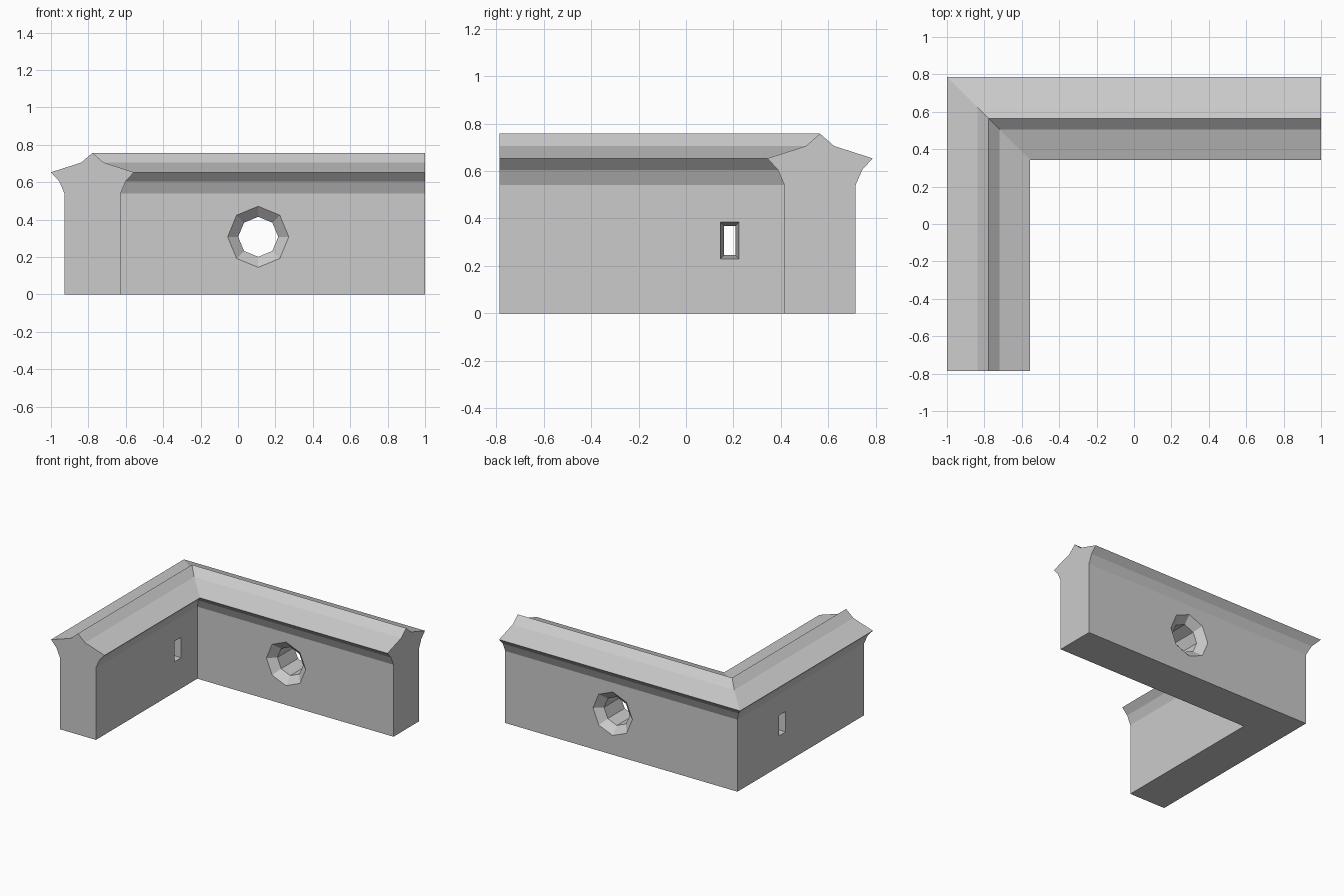
import bpy, bmesh
from math import cos, sin, pi

if "Cube" in bpy.data.objects:
    bpy.data.objects.remove(bpy.data.objects["Cube"])

CX, CY, END = -0.778, 0.565, -0.787   # wall centrelines and front end


def loft(name, rings):
    """Closed solid through a list of equal-length point rings."""
    bm = bmesh.new()
    rows = [[bm.verts.new(p) for p in ring] for ring in rings]
    n = len(rows[0])
    for a, b in zip(rows, rows[1:]):
        for i in range(n):
            j = (i + 1) % n
            bm.faces.new((a[i], a[j], b[j], b[i]))
    bm.faces.new(rows[0])
    bm.faces.new(rows[-1])
    bmesh.ops.recalc_face_normals(bm, faces=bm.faces)
    mesh = bpy.data.meshes.new(name)
    bm.to_mesh(mesh)
    bm.free()
    obj = bpy.data.objects.new(name, mesh)
    bpy.context.collection.objects.link(obj)
    return obj


# Wall and coping cross-section: (offset from centreline, height), mirrored
half = [(0.15, 0), (0.15, 0.54), (0.178, 0.605), (0.222, 0.653), (0.06, 0.705)]
profile = half + [(0, 0.757)] + [(-o, z) for o, z in reversed(half)]

# L-shaped wall swept with a mitred corner
wall = loft("corner_wall", [
    [(CX + o, END, z) for o, z in profile],
    [(CX + o, CY - o, z) for o, z in profile],
    [(1.0, CY - o, z) for o, z in profile],
])

# Flared octagonal opening through the back wall
port = loft("round_opening_cutter", [
    [(0.108 + r * cos(k * pi / 4), CY + d, 0.308 + r * sin(k * pi / 4)) for k in range(8)]
    for d, r in ((-0.17, 0.186), (-0.10, 0.107), (0.10, 0.107), (0.17, 0.186))
])

# Narrow slit through the side wall, tapering to the middle
slit = loft("slit_cutter", [
    [(CX + d, 0.184 + sy * (0.024 + g), 0.307 + sz * (0.062 + g))
     for sy, sz in ((-1, -1), (1, -1), (1, 1), (-1, 1))]
    for d, g in ((-0.17, 0.017), (0, 0), (0.17, 0.017))
])

for cutter in (port, slit):
    cutter.hide_render = True
    cutter.hide_viewport = False
    mod = wall.modifiers.new(cutter.name, 'BOOLEAN')
    mod.operation = 'DIFFERENCE'
    mod.solver = 'EXACT'
    mod.object = cutter

# Apply the cuts, then discard the cutters
bpy.context.view_layer.objects.active = wall
wall.select_set(True)
for mod in list(wall.modifiers):
    bpy.ops.object.modifier_apply(modifier=mod.name)
for cutter in (port, slit):
    bpy.data.objects.remove(cutter)
